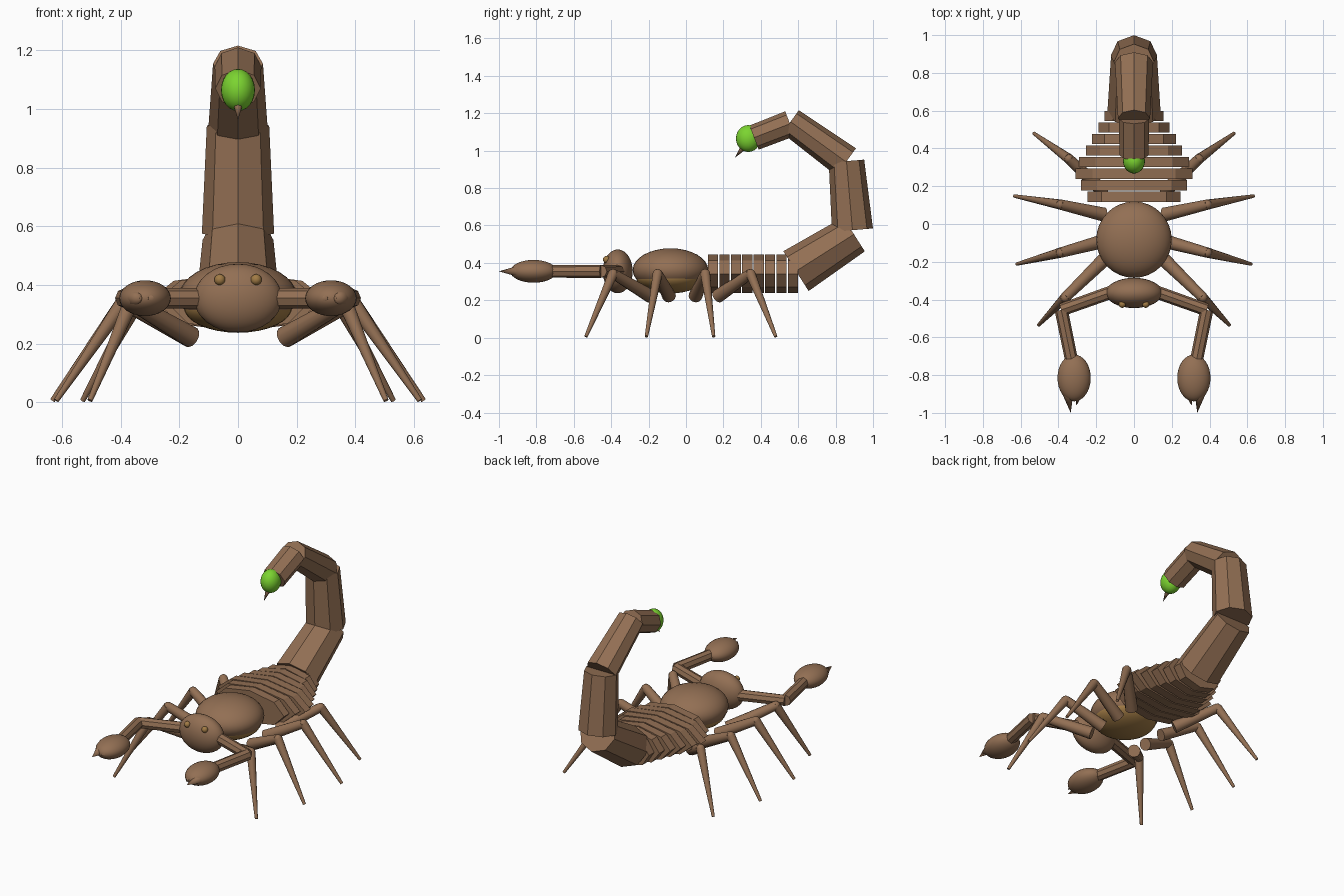
import bpy, math
from mathutils import Vector, Matrix

if "Cube" in bpy.data.objects:
    bpy.data.objects.remove(bpy.data.objects["Cube"])


def material(name, rgb):
    m = bpy.data.materials.new(name)
    m.diffuse_color = (*rgb, 1)
    m.use_nodes = True
    m.node_tree.nodes["Principled BSDF"].inputs["Base Color"].default_value = m.diffuse_color
    return m


BROWN = material("shell_brown", (0.29, 0.16, 0.088))
GOLD = material("amber", (0.36, 0.2, 0.06))
GREEN = material("venom_green", (0.2, 0.66, 0.03))


def finish(name, mat, smooth):
    ob = bpy.context.object
    ob.name = name
    ob.data.materials.append(mat)
    if smooth:
        bpy.ops.object.shade_smooth_by_angle(angle=math.radians(50))
    return ob


def ellipsoid(name, centre, radii, mat=BROWN, seg=32):
    bpy.ops.mesh.primitive_uv_sphere_add(segments=seg, ring_count=seg // 2)
    bpy.context.object.matrix_world = (Matrix.Translation(centre)
                                       @ Matrix.Diagonal((*radii, 1)))
    return finish(name, mat, True)


def rod(name, a, b, r1, r2, sides=12, wide=1.0, smooth=True):
    """Tapered prism from a to b; 'wide' stretches it sideways."""
    a, b = Vector(a), Vector(b)
    d = b - a
    bpy.ops.mesh.primitive_cone_add(vertices=sides, radius1=r1, radius2=r2, depth=d.length)
    w = d.normalized()
    u = Vector((0, 0, 1)).cross(w) if abs(w.x) > 0.01 else Vector((1, 0, 0))
    u.normalize()
    v = w.cross(u)
    rot = Matrix((u, v, w)).transposed().to_4x4()
    bpy.context.object.matrix_world = (Matrix.Translation((a + b) / 2) @ rot
                                       @ Matrix.Diagonal((wide, 1, 1, 1)))
    return finish(name, BROWN, smooth)


# Body, belly and head
ellipsoid("body", (0, -0.083, 0.362), (0.2, 0.202, 0.116))
ellipsoid("belly", (0, -0.083, 0.325), (0.185, 0.185, 0.088), GOLD)
ellipsoid("head", (0, -0.365, 0.355), (0.15, 0.08, 0.117))

# Abdomen plates
for i, half in enumerate((0.245, 0.28, 0.31, 0.29, 0.253, 0.222, 0.188, 0.156)):
    y = 0.117 + i * 0.0612
    rod(f"abdomen_plate_{i + 1}", (0, y, 0.342), (0, y + 0.054, 0.342),
        0.102, 0.102, 8, half / 0.102, False)

# Tail segments: start (y, z), end (y, z), start and end radius
TAIL = [((0.588, 0.356), (0.898, 0.553), 0.126, 0.108),
        ((0.890, 0.575), (0.858, 0.944), 0.110, 0.095),
        ((0.856, 0.940), (0.559, 1.155), 0.090, 0.076),
        ((0.556, 1.144), (0.364, 1.070), 0.071, 0.069)]
for i, (a, b, r1, r2) in enumerate(TAIL):
    rod(f"tail_segment_{i + 1}", (0, *a), (0, *b), r1, r2, 8, 1.12, False)

# Venom bulb and stinger
ellipsoid("venom_bulb", (0, 0.333, 1.065), (0.058, 0.066, 0.072), GREEN, 24)
rod("stinger", (0, 0.305, 1.015), (0, 0.262, 0.963), 0.016, 0.0, 8)

# Legs: hip (x, y), knee (x, y), foot (x, y)
LEGS = [((0.16, -0.19), (0.365, -0.39), (0.505, -0.535)),
        ((0.16, -0.09), (0.39, -0.152), (0.62, -0.212)),
        ((0.16, 0.05), (0.39, 0.103), (0.633, 0.148)),
        ((0.16, 0.17), (0.345, 0.345), (0.53, 0.48))]
for side, s in (("right", 1), ("left", -1)):
    for i, (hip, knee, foot) in enumerate(LEGS):
        h = (s * hip[0], hip[1], 0.222)
        k = (s * knee[0], knee[1], 0.342)
        f = (s * foot[0], foot[1], 0.006)
        rod(f"{side}_upper_leg_{i + 1}", h, k, 0.037, 0.027)
        ellipsoid(f"{side}_knee_{i + 1}", k, (0.026, 0.026, 0.026), BROWN, 12)
        rod(f"{side}_lower_leg_{i + 1}", k, f, 0.027, 0.009)

    # Pincer arm, claw and its two fingers
    elbow = (s * 0.385, -0.455, 0.355)
    rod(f"{side}_upper_arm", (s * 0.09, -0.35, 0.355), elbow, 0.035, 0.034, 8, 1, False)
    rod(f"{side}_forearm", elbow, (s * 0.325, -0.75, 0.355), 0.035, 0.034, 8, 1, False)
    ellipsoid(f"{side}_claw", (s * 0.317, -0.815, 0.355), (0.088, 0.124, 0.061))
    rod(f"{side}_outer_finger", (s * 0.35, -0.895, 0.355), (s * 0.335, -1.0, 0.355), 0.03, 0.0, 8)
    rod(f"{side}_inner_finger", (s * 0.29, -0.89, 0.355), (s * 0.305, -0.962, 0.355), 0.024, 0.0, 8)

    # Eye
    ellipsoid(f"{side}_eye", (s * 0.062, -0.425, 0.418), (0.019, 0.019, 0.019), GOLD, 16)
